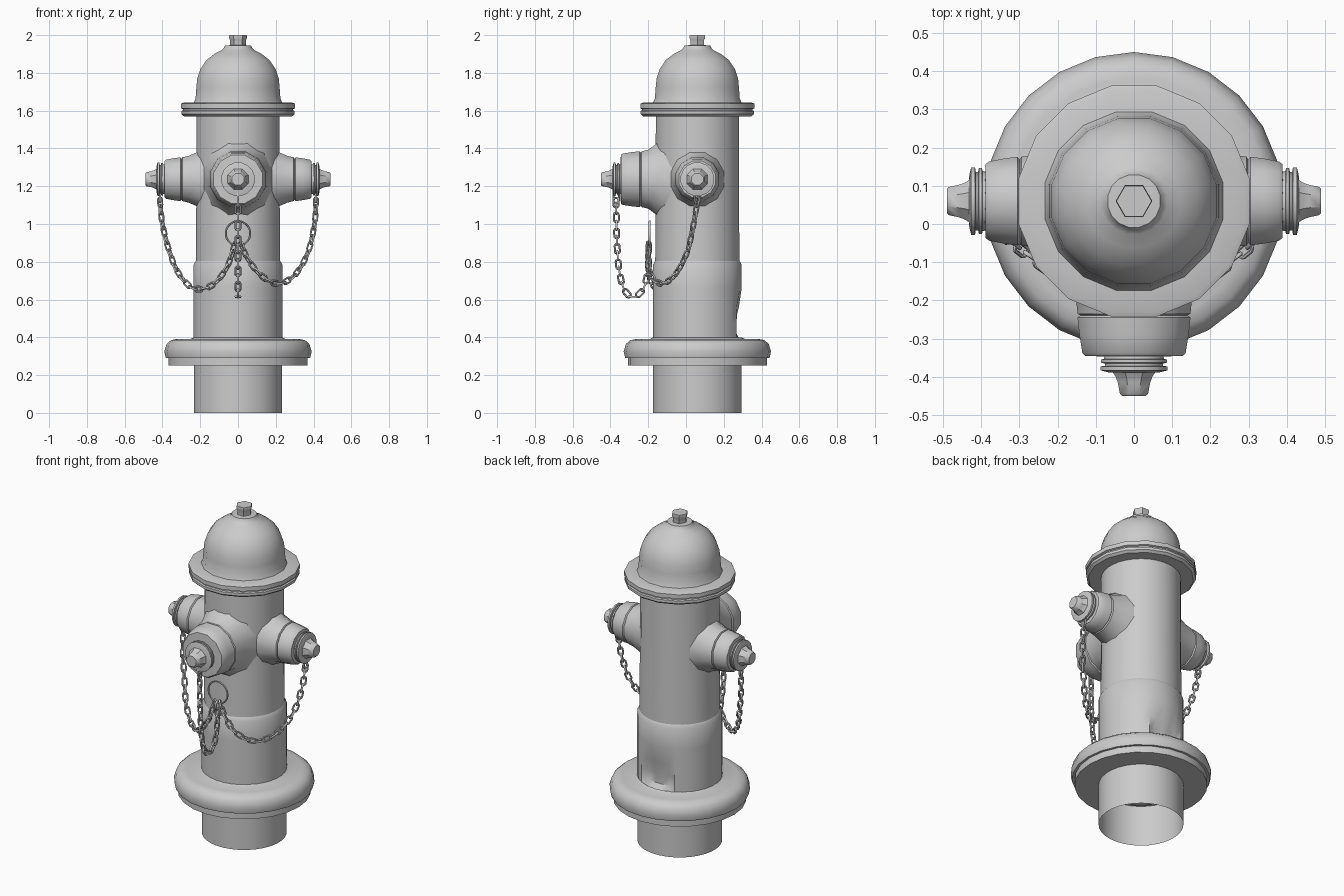
import bpy, bmesh, math
from mathutils import Vector, Matrix

if "Cube" in bpy.data.objects:
    bpy.data.objects.remove(bpy.data.objects["Cube"])

AXIS = Matrix.Translation((0, 0.06, 0))


def finish(name, bm, angle=35):
    bmesh.ops.recalc_face_normals(bm, faces=bm.faces)
    me = bpy.data.meshes.new(name)
    bm.to_mesh(me)
    bm.free()
    for p in me.polygons:
        p.use_smooth = True
    me.set_sharp_from_angle(angle=math.radians(angle))
    ob = bpy.data.objects.new(name, me)
    bpy.context.collection.objects.link(ob)
    return ob


def loft(bm, rings):
    """Skin a list of equally sized point rings; returns the vertex rings."""
    vs = [[bm.verts.new(p) for p in r] for r in rings]
    n = len(vs[0])
    for a, b in zip(vs, vs[1:]):
        for i in range(n):
            j = (i + 1) % n
            bm.faces.new((a[i], a[j], b[j], b[i]))
    return vs


def circle(r, h, n, turn=0.5):
    return [Vector((r * math.cos(2 * math.pi * (i + turn) / n),
                    r * math.sin(2 * math.pi * (i + turn) / n), h)) for i in range(n)]


def lathe(name, profile, n, mat=AXIS, cap=False, turn=0.5, angle=35):
    """Revolve (radius, height) points around local z."""
    bm = bmesh.new()
    vs = loft(bm, [circle(r, h, n, turn) for r, h in profile])
    if cap:
        bm.faces.new(vs[-1])
    bm.transform(mat)
    return finish(name, bm, angle)


# Buried pipe, open at the bottom
lathe("lower_pipe", [(0.235, 0), (0.235, 0.26)], 32)

# Two-layer ground flange
lathe("base_flange_lower", [(0.22, 0.25), (0.368, 0.25), (0.368, 0.292), (0.22, 0.292)], 24, turn=0)
lathe("base_flange_upper", [(0.22, 0.29), (0.382, 0.29), (0.39, 0.325), (0.378, 0.365),
                            (0.355, 0.385), (0.32, 0.392), (0.25, 0.392), (0.235, 0.4)], 24, turn=0)

# Lower barrel with a shallow dent low on the back
bm = bmesh.new()
loft(bm, [circle(0.236, z, 32) for z in (0.38, 0.42, 0.48, 0.56, 0.66, 0.785)]
     + [circle(0.224, 0.805, 32)])
for v in bm.verts:
    if v.co.y > 0.225 and 0.41 < v.co.z < 0.6:
        v.co.y -= 0.035 if v.co.z < 0.5 else 0.015
bm.transform(AXIS)
finish("lower_barrel", bm)

# Upper barrel
lathe("upper_barrel", [(0.224, 0.805), (0.222, 1.1), (0.221, 1.58)], 32)

# Bonnet flange, dome and operating nut
lathe("bonnet_flange", [(0.2, 1.57), (0.292, 1.57), (0.306, 1.582), (0.306, 1.598), (0.298, 1.602),
                        (0.298, 1.608), (0.308, 1.612), (0.308, 1.637), (0.295, 1.642),
                        (0.22, 1.645)], 16)
lathe("bonnet_dome", [(0.24, 1.64), (0.229, 1.665), (0.225, 1.72), (0.22, 1.77), (0.203, 1.82),
                      (0.17, 1.868), (0.125, 1.902), (0.088, 1.92), (0.076, 1.932),
                      (0.07, 1.945), (0.035, 1.947)], 16)
lathe("top_nut", [(0.042, 1.94), (0.042, 1.975), (0.048, 1.985), (0.046, 2.0)], 6, cap=True, turn=0)


def outlet(name, d, sleeve_r, root_r, reach, cap_at, tip_at):
    """Outlet pointing along d: flared root, sleeve, ringed cap and nut."""
    d, up = Vector(d), Vector((0, 0, 1))
    m = Matrix((up.cross(d), up, d)).transposed().to_4x4()
    m = Matrix.Translation((0, 0.06, 1.237)) @ m
    n, R, s = 12, 0.216, sleeve_r
    # root ring lies on the barrel surface
    root = [Vector((p.x, p.y, math.sqrt(R * R - p.x * p.x))) for p in circle(root_r, 0, n)]
    neck = circle(s + 0.008, reach, n)
    mid = [(a * 0.4 + b * 0.6) for a, b in zip(root, neck)]
    for p in mid:
        k = (s + 0.016) / p.xy.length
        p.x, p.y = p.x * k, p.y * k
    bm = bmesh.new()
    rings = [root, mid, neck, circle(s, reach + 0.004, n), circle(s + 0.008, reach + 0.01, n)]
    rings += [circle(s + 0.003, (reach + cap_at) / 2, n), circle(s - 0.005, cap_at - 0.008, n),
              circle(s - 0.012, cap_at, n), circle(0.05, cap_at + 0.003, n)]
    loft(bm, rings)
    bm.transform(m)
    finish(name + "_outlet", bm, 40)
    c = cap_at
    lathe(name + "_cap", [(0.078, c - 0.005), (0.08, c + 0.008), (0.088, c + 0.01), (0.088, c + 0.018),
                          (0.078, c + 0.02), (0.078, c + 0.026), (0.09, c + 0.028),
                          (0.09, c + 0.038), (0.07, c + 0.043), (0.045, c + 0.045)], 16, m)
    lathe(name + "_cap_nut", [(0.062, c + 0.04), (0.052, c + 0.055), (0.046, c + 0.07),
                              (0.04, tip_at - 0.006), (0.034, tip_at)], 8, m, cap=True)


outlet("front", (0, -1, 0), 0.145, 0.2, 0.295, 0.405, 0.51)
outlet("left", (-1, 0, 0), 0.112, 0.15, 0.295, 0.388, 0.49)
outlet("right", (1, 0, 0), 0.112, 0.15, 0.295, 0.388, 0.49)


def add_torus(bm, mat, r, tube, stretch=0.0, n=12, k=6):
    """Ring in local xy; stretch lengthens it along x into a chain link."""
    rings = []
    for i in range(n):
        a = 2 * math.pi * (i + 0.5) / n
        ca, sa = math.cos(a), math.sin(a)
        off = math.copysign(stretch, ca)
        rings.append([mat @ Vector(((r + tube * math.cos(b)) * ca + off,
                                    (r + tube * math.cos(b)) * sa, tube * math.sin(b)))
                      for b in (2 * math.pi * j / k for j in range(k))])
    vs = [[bm.verts.new(p) for p in ring] for ring in rings]
    for i in range(n):
        a, b = vs[i], vs[(i + 1) % n]
        for j in range(k):
            l = (j + 1) % k
            bm.faces.new((a[j], a[l], b[l], b[j]))


def spline(pts, steps=24):
    """Dense Catmull-Rom path through the points."""
    p = [Vector(q) for q in pts]
    p = [2 * p[0] - p[1]] + p + [2 * p[-1] - p[-2]]
    out = []
    for a, b, c, d in zip(p, p[1:], p[2:], p[3:]):
        for i in range(steps):
            t = i / steps
            out.append(0.5 * (2 * b + (c - a) * t + (2 * a - 5 * b + 4 * c - d) * t ** 2
                              + (3 * b - a - 3 * c + d) * t ** 3))
    return out + [p[-2]]


def chain(name, pts, pitch=0.041):
    path = spline(pts)
    run = path[-1] - path[0]
    normal = Vector((-run.y, run.x, 0)).normalized()
    bm = bmesh.new()
    travelled, count = 0.0, 0
    for a, b in zip(path, path[1:]):
        travelled += (b - a).length
        if travelled < count * pitch:
            continue
        t = (b - a).normalized()
        w = t.cross(normal).normalized()
        u = w.cross(t)
        m = Matrix((t, w, u)).transposed().to_4x4()
        m = Matrix.Translation(b) @ m @ Matrix.Rotation(math.pi / 2 * (count % 2), 4, 'X')
        add_torus(bm, m, 0.0135, 0.0055, 0.012)
        count += 1
    # long eye joining the chain to its cap
    eye = Matrix.Translation(path[0] + Vector((0, 0, 0.025))) @ Matrix((
        (0, 0, 0), (0, 0, 0), (0, 0, 0))).to_4x4().Identity(4)
    eye = eye @ Matrix.Rotation(math.pi / 2, 4, 'Y')
    add_torus(bm, eye, 0.015, 0.005, 0.018)
    finish(name, bm, 60)


# Three chains gathered on one ring
chain("front_chain", [(0, -0.37, 1.12), (0, -0.367, 0.95), (0, -0.357, 0.78), (0, -0.33, 0.66),
                      (0, -0.28, 0.615), (0, -0.225, 0.66), (0, -0.2, 0.77), (0, -0.197, 0.9)])
chain("right_chain", [(0.413, 0.06, 1.12), (0.405, 0.04, 1.0), (0.37, 0.005, 0.85), (0.3, -0.06, 0.73),
                      (0.21, -0.13, 0.685), (0.12, -0.185, 0.73), (0.05, -0.2, 0.82),
                      (0.015, -0.197, 0.9)])
chain("left_chain", [(-0.413, 0.06, 1.12), (-0.4, 0.04, 1.0), (-0.365, 0.005, 0.86), (-0.315, -0.05, 0.74),
                     (-0.235, -0.11, 0.66), (-0.14, -0.175, 0.675), (-0.06, -0.2, 0.77),
                     (-0.015, -0.197, 0.9)])
bm = bmesh.new()
add_torus(bm, Matrix.Translation((0, -0.193, 0.95)) @ Matrix.Rotation(math.pi / 2, 4, 'X'),
          0.065, 0.005, n=24)
finish("chain_ring", bm, 60)
